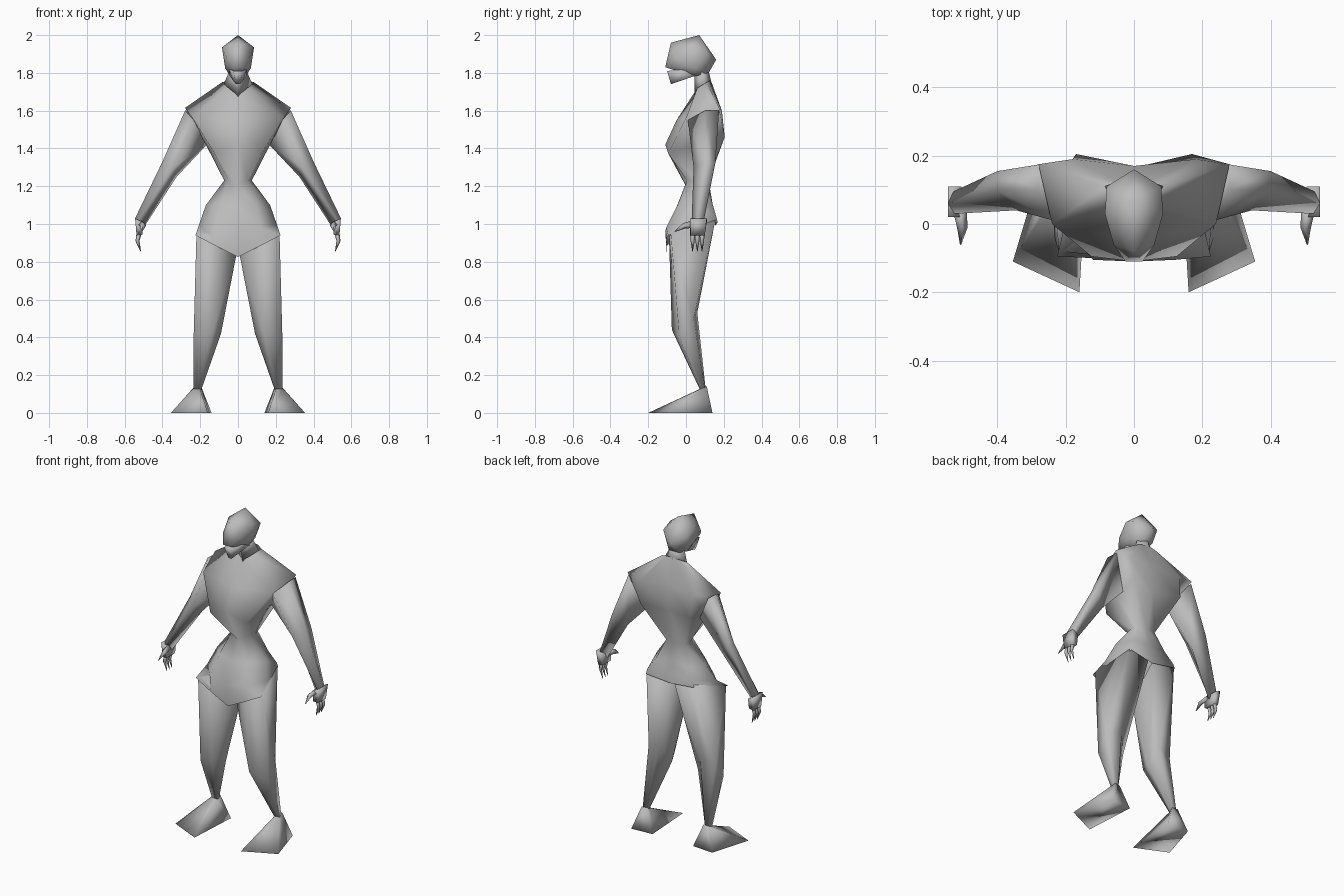
import bpy, bmesh
from mathutils import Vector

cube = bpy.data.objects.get("Cube")
if cube:
    bpy.data.objects.remove(cube)

grey = bpy.data.materials.new("plain_grey")
grey.use_nodes = True
colour = (0.5, 0.5, 0.5, 1)
grey.diffuse_color = colour
grey.node_tree.nodes["Principled BSDF"].inputs["Base Color"].default_value = colour


def finish(name, bm, mirror=False, openings=()):
    """Orient the closed solid outwards, remove the open ends and make an object."""
    bmesh.ops.recalc_face_normals(bm, faces=bm.faces)
    for f in openings:
        bm.faces.remove(f)
    mesh = bpy.data.meshes.new(name)
    bm.to_mesh(mesh)
    bm.free()
    mesh.materials.append(grey)
    for p in mesh.polygons:
        p.use_smooth = True
    ob = bpy.data.objects.new(name, mesh)
    bpy.context.collection.objects.link(ob)
    if mirror:
        ob.modifiers.new("Mirror", 'MIRROR').use_mirror_merge = False


def loft(name, rings, mirror=False, hollow=False):
    """Skin a stack of closed rings that have equal point counts."""
    bm = bmesh.new()
    rows = [[bm.verts.new(p) for p in ring] for ring in rings]
    n = len(rows[0])
    for a, b in zip(rows, rows[1:]):
        for i in range(n):
            j = (i + 1) % n
            bm.faces.new((a[i], a[j], b[j], b[i]))
    ends = [bm.faces.new(rows[0]), bm.faces.new(rows[-1])]
    finish(name, bm, mirror, ends if hollow else ())


def both(half):
    """Complete a half ring that runs from the front centre to the back centre."""
    return half + [(-x, y, z) for x, y, z in reversed(half[1:-1])]


def hull(name, points):
    """Faceted solid around points and their mirror images."""
    bm = bmesh.new()
    for x, y, z in points:
        bm.verts.new((x, y, z))
        if x:
            bm.verts.new((-x, y, z))
    bmesh.ops.convex_hull(bm, input=bm.verts)
    bmesh.ops.delete(bm, geom=[v for v in bm.verts if not v.link_faces], context='VERTS')
    finish(name, bm)


def claw(name, path, radius):
    """Tapered four-sided finger along a path."""
    rings = []
    pts = [Vector(p) for p in path]
    for i, p in enumerate(pts):
        d = (pts[min(i + 1, len(pts) - 1)] - pts[max(i - 1, 0)]).normalized()
        u = d.cross(Vector((1, 0, 0))).normalized()
        v = d.cross(u)
        r = radius * (1 - 0.9 * (i / (len(pts) - 1)) ** 2)
        rings.append([p + u * r, p + v * r, p - u * r, p - v * r])
    loft(name, rings, mirror=True)


# Torso: collar, shoulders, chest, waist, belly, hips, hem rising to the back
torso = [
    [(0, .05, 1.68), (.05, .06, 1.72), (.085, .11, 1.75), (.05, .125, 1.76), (0, .13, 1.765)],
    [(0, -.05, 1.55), (.24, 0, 1.56), (.28, .175, 1.615), (.18, .19, 1.6), (0, .17, 1.61)],
    [(0, -.11, 1.42), (.125, -.095, 1.375), (.165, .03, 1.41), (.17, .205, 1.46), (0, .165, 1.45)],
    [(0, 0, 1.2), (.05, .005, 1.23), (.073, .06, 1.23), (.06, .11, 1.23), (0, .12, 1.23)],
    [(0, -.05, 1.09), (.1, -.045, 1.1), (.17, .04, 1.1), (.11, .14, 1.11), (0, .13, 1.12)],
    [(0, -.11, .96), (.12, -.105, .98), (.205, -.01, 1.0), (.155, .16, 1.04), (0, .15, 1.04)],
    [(0, -.1, .825), (.12, -.1, .885), (.225, -.095, .94), (.16, .168, 1.01), (0, .155, .99)],
]
loft("torso", [both(r) for r in torso], hollow=True)

# Neck
loft("neck", [
    both([(0, .045, 1.66), (.08, .1, 1.73), (0, .135, 1.75)]),
    both([(0, .045, 1.8), (.042, .08, 1.82), (0, .115, 1.83)]),
])

# Head and jaw
hull("head", [
    (0, .07, 2), (0, -.08, 1.96), (.085, .03, 1.935), (.08, .11, 1.91), (.06, -.06, 1.88),
    (.025, -.11, 1.83), (.06, 0, 1.83), (.068, .05, 1.825), (.035, .12, 1.8),
    (.04, .04, 1.78), (0, .16, 1.87),
])
hull("jaw", [
    (.025, -.1, 1.81), (.01, -.08, 1.74), (.05, 0, 1.82), (.03, -.01, 1.765), (.045, .05, 1.785),
])

# Arms: shoulder, elbow, wrist
loft("arms", [
    [(.235, .01, 1.55), (.28, .1, 1.6), (.275, .175, 1.6), (.165, .1, 1.42)],
    [(.345, .04, 1.3), (.4, .1, 1.33), (.4, .155, 1.32), (.325, .11, 1.25)],
    [(.525, .03, 1.02), (.545, .06, 1.03), (.53, .095, 1.02), (.5, .06, .98)],
], mirror=True)

# Hands: palm, fingers, thumb
loft("palms", [
    [(.505, .02, 1.01), (.545, .02, 1.03), (.545, .11, 1.03), (.505, .11, 1.01)],
    [(.505, .02, .945), (.537, .025, .94), (.537, .1, .94), (.505, .1, .945)],
], mirror=True)
for name, y in (("index_fingers", .035), ("middle_fingers", .06), ("little_fingers", .085)):
    claw(name, [(.522, y, .96), (.532, y, .91), (.515, y, .855)], .014)
claw("thumbs", [(.51, .04, 1.0), (.503, -.01, .99), (.508, -.06, .96)], .02)

# Legs: thigh, knee, ankle
loft("legs", [
    [(.01, -.03, .83), (.12, -.09, .93), (.22, -.08, .945), (.165, .155, 1.02), (.015, .145, 1.01)],
    [(.09, .01, .42), (.13, -.075, .44), (.235, -.035, .4), (.23, .04, .5), (.14, .06, .53)],
    [(.195, .09, .12), (.2, .075, .12), (.235, .08, .12), (.23, .1, .12), (.205, .105, .12)],
], mirror=True)

# Feet: wedge from a broad toe edge up to the ankle
loft("feet", [
    [(.16, -.2, 0), (.355, -.11, 0), (.28, .14, 0), (.14, .13, 0)],
    [(.2, .07, .125), (.235, .075, .125), (.23, .11, .14), (.195, .105, .14)],
], mirror=True)
